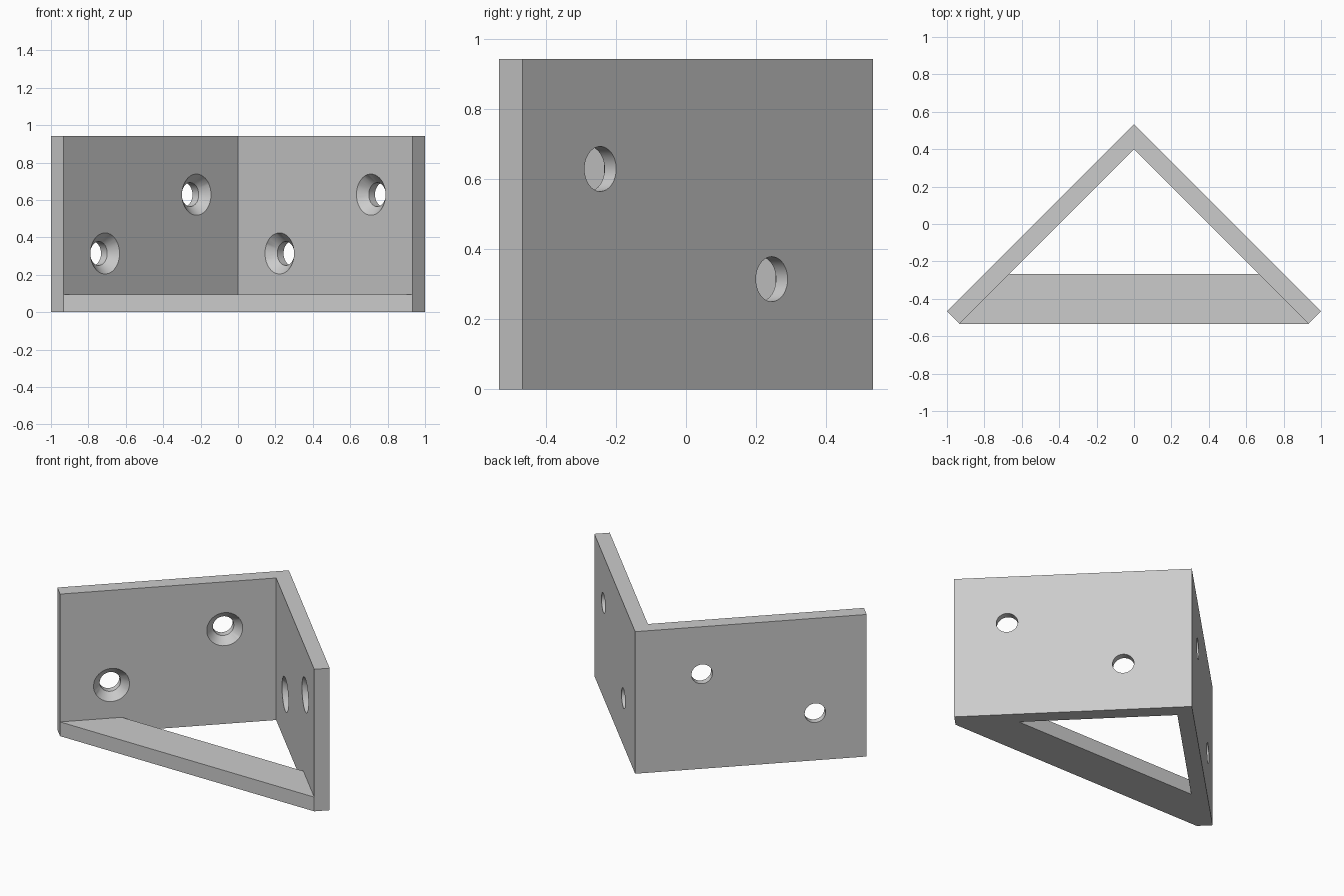
import bpy
import bmesh
import math
from mathutils import Matrix, Vector

default = bpy.data.objects.get("Cube")
if default:
    bpy.data.objects.remove(default, do_unlink=True)

UNIT = math.sqrt(2) / 15        # wall thickness
STEP = UNIT / math.sqrt(2)      # thickness measured along x or y
HEIGHT = 10 * UNIT
BACK = 8 * STEP                 # y of the outer corner
END = 1 - STEP                  # x of the inner wall ends

grey = bpy.data.materials.new("light grey")
grey.use_nodes = True
colour = (0.6, 0.6, 0.6, 1)
grey.diffuse_color = colour
grey.node_tree.nodes["Principled BSDF"].inputs["Base Color"].default_value = colour


def add_object(name, bm):
    bmesh.ops.recalc_face_normals(bm, faces=bm.faces)
    mesh = bpy.data.meshes.new(name)
    bm.to_mesh(mesh)
    bm.free()
    mesh.materials.append(grey)
    obj = bpy.data.objects.new(name, mesh)
    bpy.context.collection.objects.link(obj)
    return obj


def prism(name, outline, height):
    bm = bmesh.new()
    face = bm.faces.new([bm.verts.new((x, y, 0)) for x, y in outline])
    top = bmesh.ops.extrude_face_region(bm, geom=[face])["geom"]
    verts = [v for v in top if isinstance(v, bmesh.types.BMVert)]
    bmesh.ops.translate(bm, verts=verts, vec=(0, 0, height))
    return add_object(name, bm)


def screw_cutter(side, x, z):
    # Stepped profile turned about the hole axis, wide end on the inner face
    r, wide, over = 0.064, 0.11, 0.02
    profile = [(0, -over), (wide, -over), (wide, 0), (r, UNIT / 2),
               (r, UNIT + over), (0, UNIT + over)]
    bm = bmesh.new()
    verts = [bm.verts.new((rad, 0, d)) for rad, d in profile]
    edges = [bm.edges.new(pair) for pair in zip(verts, verts[1:])]
    bmesh.ops.spin(bm, geom=verts + edges, cent=(0, 0, 0), axis=(0, 0, 1),
                   angle=math.tau, steps=48)
    bmesh.ops.remove_doubles(bm, verts=bm.verts, dist=1e-5)
    turn = Vector((side, 1, 0)).to_track_quat("Z", "Y").to_matrix().to_4x4()
    place = Matrix.Translation((side * x, BACK - 2 * STEP - x, z))
    bmesh.ops.transform(bm, matrix=place @ turn, verts=bm.verts)
    return add_object("screw_hole_cutter", bm)


def combine(target, tool, operation):
    mod = target.modifiers.new(operation.title(), "BOOLEAN")
    mod.operation, mod.solver, mod.object = operation, "EXACT", tool
    bpy.context.view_layer.objects.active = target
    bpy.ops.object.modifier_apply(modifier=mod.name)
    bpy.data.objects.remove(tool, do_unlink=True)


# Two upright walls meeting at a right angle
bracket = prism("corner_bracket", [
    (0, BACK), (1, BACK - 1), (END, -BACK), (0, END - BACK),
    (-END, -BACK), (-1, BACK - 1)], HEIGHT)

# Flat brace across the open side, its ends buried in the walls
rear = -BACK + 4 * STEP
brace = prism("brace", [(-END, -BACK), (END, -BACK), (0.72, rear), (-0.72, rear)], UNIT)
combine(bracket, brace, "UNION")

# Countersunk screw holes, staggered the same way along each wall
low, high = HEIGHT / 3, HEIGHT * 2 / 3
for side, x, z in [(1, 0.222, low), (1, 0.711, high),
                   (-1, 0.222, high), (-1, 0.711, low)]:
    combine(bracket, screw_cutter(side, x, z), "DIFFERENCE")

bpy.ops.object.select_all(action="DESELECT")
bracket.select_set(True)
bpy.context.view_layer.objects.active = bracket
bpy.ops.object.shade_smooth_by_angle(angle=math.radians(30))
